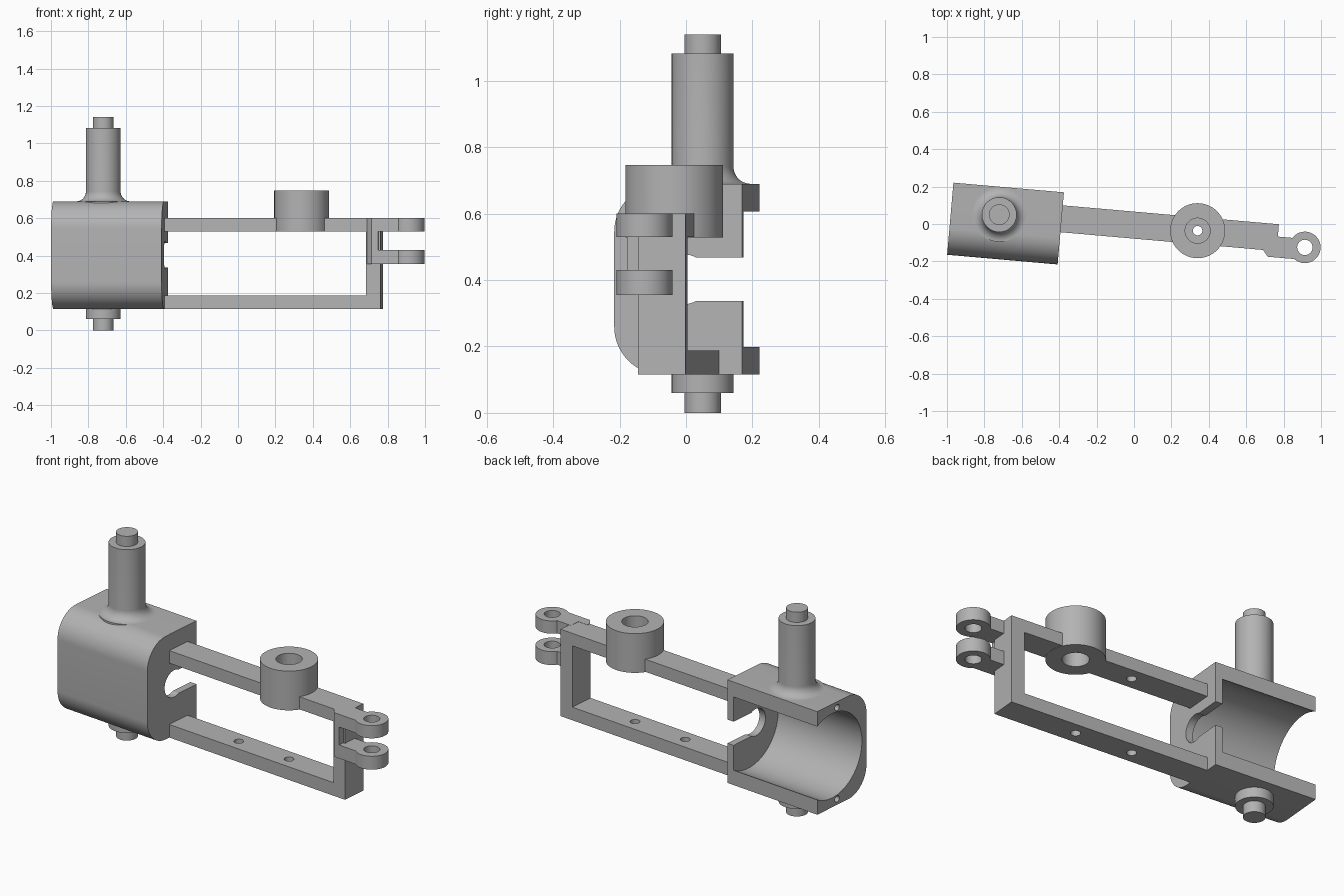
import bpy
import bmesh
from math import cos, sin, pi, radians
from mathutils import Matrix

if "Cube" in bpy.data.objects:
    bpy.data.objects.remove(bpy.data.objects["Cube"], do_unlink=True)

TILT = radians(-5)      # the whole part is turned slightly about z
MID_Z = 0.4025          # centre height of the housing

grey = bpy.data.materials.new("machined_grey")
grey.use_nodes = True
grey.diffuse_color = (0.45, 0.45, 0.45, 1)
grey.node_tree.nodes["Principled BSDF"].inputs["Base Color"].default_value = (0.45, 0.45, 0.45, 1)


def add_object(name, bm):
    bmesh.ops.recalc_face_normals(bm, faces=bm.faces)
    mesh = bpy.data.meshes.new(name)
    bm.to_mesh(mesh)
    bm.free()
    mesh.materials.append(grey)
    ob = bpy.data.objects.new(name, mesh)
    bpy.context.collection.objects.link(ob)
    ob.rotation_euler.z = TILT
    return ob


def prism(name, outline, start, end, axis="z"):
    """Extrude an outline: (x, y) along z, (y, z) along x or (x, z) along y."""
    place = {"z": lambda a, b: (a, b, start),
             "x": lambda a, b: (start, a, b),
             "y": lambda a, b: (a, start, b)}[axis]
    bm = bmesh.new()
    face = bm.faces.new([bm.verts.new(place(a, b)) for a, b in outline])
    grown = bmesh.ops.extrude_face_region(bm, geom=[face])
    step = [(end - start) * (axis == k) for k in "xyz"]
    bmesh.ops.translate(bm, vec=step, verts=[v for v in grown["geom"] if isinstance(v, bmesh.types.BMVert)])
    return add_object(name, bm)


def arc(cx, cy, r, a0=0, a1=360, n=64):
    return [(cx + r * cos(radians(a0 + (a1 - a0) * i / n)),
             cy + r * sin(radians(a0 + (a1 - a0) * i / n))) for i in range(n + (abs(a1 - a0) < 360))]


def rect(x0, y0, x1, y1):
    return [(x0, y0), (x1, y0), (x1, y1), (x0, y1)]


def lathe(name, x, y, profile):
    bm = bmesh.new()
    verts = [bm.verts.new((r, 0, z)) for r, z in profile]
    edges = [bm.edges.new(p) for p in zip(verts, verts[1:])]
    bmesh.ops.spin(bm, geom=verts + edges, cent=(0, 0, 0), axis=(0, 0, 1),
                   angle=2 * pi, steps=64, use_duplicate=False)
    bmesh.ops.remove_doubles(bm, verts=bm.verts, dist=1e-5)
    bm.transform(Matrix.Translation((x, y, 0)))
    return add_object(name, bm)


def boolean(ob, tools, operation="DIFFERENCE"):
    bpy.context.view_layer.objects.active = ob
    for tool in tools:
        tool.hide_render = True
        mod = ob.modifiers.new("cut", "BOOLEAN")
        mod.operation, mod.solver, mod.object = operation, "EXACT", tool
        bpy.ops.object.modifier_apply(modifier=mod.name)
        bpy.data.objects.remove(tool, do_unlink=True)


# Housing: rounded front, open back, bored from the outer end
X0, X1, FRONT, BACK, BOTTOM, TOP, R = -0.981, -0.388, -0.251, 0.136, 0.115, 0.69, 0.145
outline = ([(BACK, BOTTOM), (BACK, TOP)] + arc(FRONT + R, TOP - R, R, 90, 180, 16)
           + arc(FRONT + R, BOTTOM + R, R, 180, 270, 16))
housing = prism("housing", outline, X0, X1, "x")
cutters = [prism("bore", arc(0.02, MID_Z, 0.235, n=96), X0 - 0.1, X1 - 0.04, "x"),
           prism("slot", rect(-0.04, MID_Z - 0.066, 0.3, MID_Z + 0.066), X1 - 0.1, X1 + 0.1, "x"),
           prism("slot_end", arc(-0.04, MID_Z, 0.075), X1 - 0.1, X1 + 0.1, "x")]
for side in (-1, 1):
    cutters.append(prism("screw_hole", arc(-0.02, MID_Z + side * 0.255, 0.017, n=24),
                         X0 - 0.1, X0 + 0.15, "x"))
boolean(housing, cutters)

# Pivot pins above and below the housing
PIN_X, PIN_Y, PIN_R, TIP_R, FILLET = -0.722, -0.013, 0.093, 0.055, 0.052
flare = arc(PIN_R + FILLET, TOP + FILLET, FILLET, 270, 180, 12)
lathe("upper_pin", PIN_X, PIN_Y, [(0, 0.672), (PIN_R + FILLET, 0.672)] + flare
      + [(PIN_R, 1.083), (TIP_R, 1.083), (TIP_R, 1.14), (0, 1.14)])
lathe("lower_pin", PIN_X, PIN_Y, [(0, 0), (TIP_R, 0), (TIP_R, 0.06),
                                 (PIN_R, 0.06), (PIN_R, 0.125), (0, 0.125)])

# Open rectangular frame with its boss and small holes
ARM_Y, END_X, BOSS_X = -0.006, 0.772, 0.342
frame = prism("frame", [(X1 - 0.01, BOTTOM), (END_X, BOTTOM), (END_X, 0.60), (X1 - 0.01, 0.60),
                        (X1 - 0.01, 0.53), (0.695, 0.53), (0.695, 0.188), (X1 - 0.01, 0.188)],
              -0.078, 0.066, "y")
boolean(frame, [prism("boss", arc(BOSS_X, ARM_Y, 0.147), 0.528, 0.747)], "UNION")
boolean(frame, [prism("boss_hole", arc(BOSS_X, ARM_Y, 0.067), 0.4, 0.9),
                prism("hole_a", arc(BOSS_X, ARM_Y, 0.025, n=32), 0, 0.3),
                prism("hole_b", arc(0.01, ARM_Y, 0.025, n=32), 0, 0.3),
                prism("blind_hole", arc(0.01, ARM_Y, 0.025, n=32), 0.4, 0.575)])

# Clevis: a web on the end post carrying two eyes
EYE_X, EYE_Y, SIDE = 0.921, -0.045, -0.112
prism("clevis_web", [(0.70, -0.07), (0.70, -0.078), (0.7275, SIDE), (0.762, SIDE), (0.762, -0.07)],
      0.357, 0.598)
for name, low, high in (("lower_eye", 0.355, 0.43), ("upper_eye", 0.53, 0.601)):
    eye = prism(name, [(0.70, -0.06), (0.70, -0.078), (0.7275, SIDE), (EYE_X, SIDE),
                       (EYE_X, 0.0), (0.76, 0.0), (0.76, -0.06)], low, high)
    boolean(eye, [prism("ring", arc(EYE_X, EYE_Y, 0.084), low, high)], "UNION")
    boolean(eye, [prism("eye_hole", arc(EYE_X, EYE_Y, 0.041, n=48), low - 0.1, high + 0.1)])

# Smooth the round surfaces and keep the machined edges sharp
for ob in [o for o in bpy.context.scene.objects if o.type == "MESH"]:
    bpy.ops.object.select_all(action="DESELECT")
    ob.select_set(True)
    bpy.context.view_layer.objects.active = ob
    bpy.ops.object.shade_smooth_by_angle(angle=radians(30))
